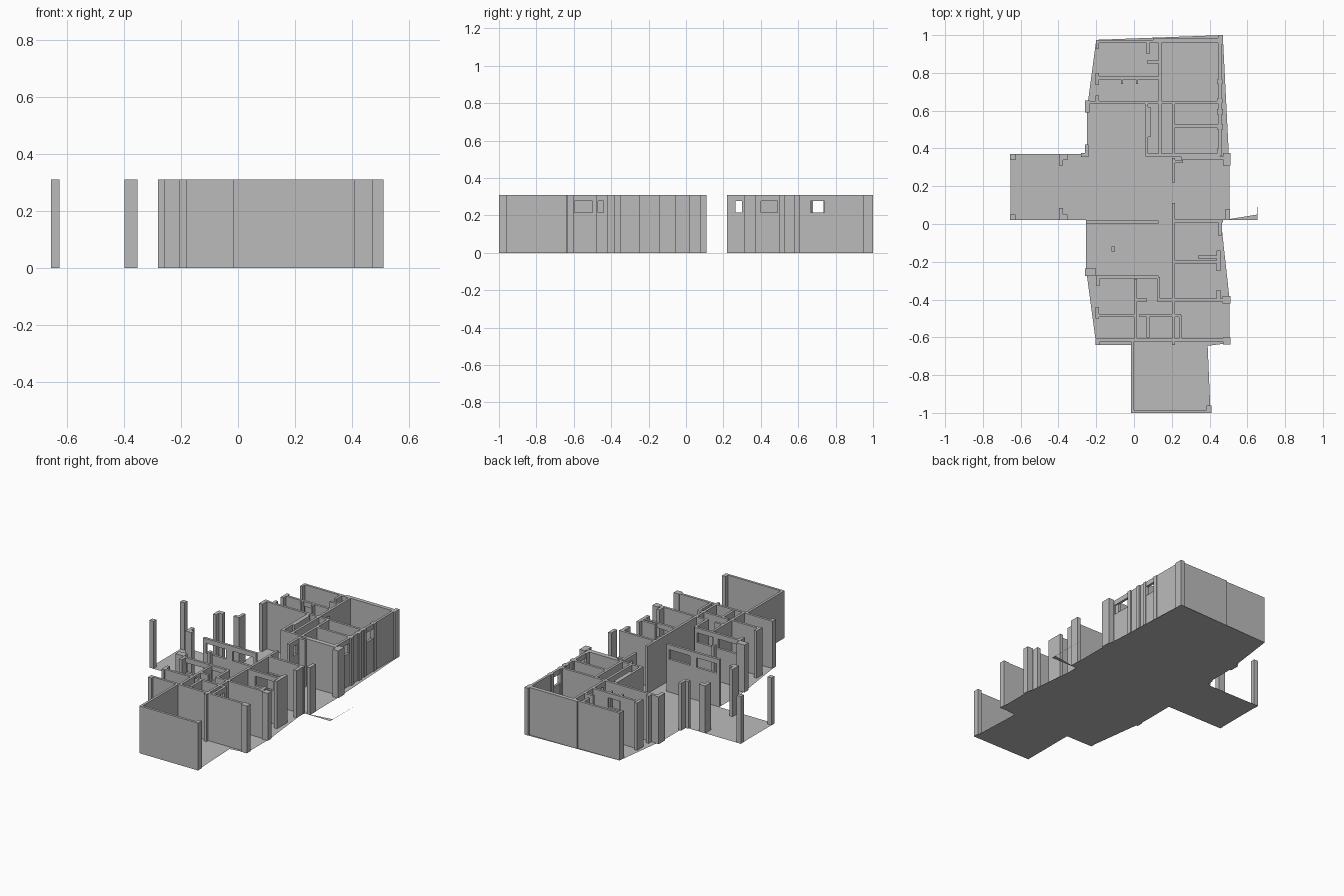
import bpy
import bmesh

default_cube = bpy.data.objects.get("Cube")
if default_cube:
    bpy.data.objects.remove(default_cube, do_unlink=True)

HEIGHT = 0.31
THICK = 0.016
SILL, LINTEL = 0.215, 0.278

grey = bpy.data.materials.new("plaster grey")
grey.use_nodes = True
grey.diffuse_color = (0.5, 0.5, 0.5, 1)
shader = next(n for n in grey.node_tree.nodes if n.type == "BSDF_PRINCIPLED")
shader.inputs["Base Color"].default_value = grey.diffuse_color
shader.inputs["Roughness"].default_value = 0.8


def finish(name, bm):
    """Turn a bmesh into a named grey object."""
    mesh = bpy.data.meshes.new(name)
    bm.to_mesh(mesh)
    bm.free()
    mesh.materials.append(grey)
    obj = bpy.data.objects.new(name, mesh)
    bpy.context.collection.objects.link(obj)
    return obj


def add_box(bm, low, high):
    """Add an axis-aligned box between two corners."""
    verts = bmesh.ops.create_cube(bm, size=1)["verts"]
    for v in verts:
        v.co = [low[i] if v.co[i] < 0 else high[i] for i in range(3)]


def pillar(name, x0, x1, y0, y1):
    bm = bmesh.new()
    add_box(bm, (x0, y0, 0), (x1, y1, HEIGHT))
    finish(name, bm)


def wall(name, axis, centre, start, end, windows):
    """Wall along an axis, split around its high window openings."""
    bm = bmesh.new()

    def piece(a, b, bottom, top):
        low, high = centre - THICK / 2, centre + THICK / 2
        if axis == "x":
            add_box(bm, (a, low, bottom), (b, high, top))
        else:
            add_box(bm, (low, a, bottom), (high, b, top))

    position = start
    for left, right in windows:
        piece(position, left, 0, HEIGHT)
        piece(left, right, 0, SILL)
        piece(left, right, LINTEL, HEIGHT)
        position = right
    piece(position, end, 0, HEIGHT)
    finish(name, bm)


def across(name, y, start, end, *windows):
    wall(name, "x", y, start, end, windows)


def along(name, x, start, end, *windows):
    wall(name, "y", x, start, end, windows)


def slab(name, outline):
    bm = bmesh.new()
    face = bm.faces.new([bm.verts.new((x, y, 0)) for x, y in outline])
    face.normal_update()
    if face.normal.z < 0:
        face.normal_flip()
    finish(name, bm)


# Floor with side wing and front room
slab("floor", [
    (-.2, .975), (.47, 1), (.505, .31), (.505, .025), (.46, .02),
    (.505, -.39), (.505, -.63), (.39, -.645), (.405, -1), (-.015, -1),
    (-.015, -.64), (-.2, -.64), (-.255, -.23), (-.255, .02),
    (-.655, .02), (-.655, .37), (-.25, .37), (-.25, .6)])
slab("floor_edge_strip", [(.5, .02), (.655, .02), (.655, .29), (.652, .05), (.5, .025)])

# Rear rooms
across("rear_outer_wall", .967, -.2, .46)
along("rear_left_outer_wall", .455, .36, .98, (.37, .49), (.66, .75))
along("rear_spine_wall", .137, .36, .96, (.67, .74))
along("rear_passage_wall", .067, .36, .64)
along("rear_passage_panel", .08, .46, .62)
along("rear_inner_wall", .208, .36, .64)
across("rear_bath_wall", .772, -.2, .135, (-.07, .02))
across("rear_cross_wall", .642, -.25, .46)
across("rear_bedroom_divider", .518, .208, .45)
across("rear_south_wall", .365, .06, .45)
across("rear_closet_wall", .857, .07, .135)
along("rear_closet_side", .074, .9, .96)
pillar("rear_corner_pillar", .445, .472, .95, 1)
pillar("rear_right_corner_pillar", -.2, -.185, .93, .975)
pillar("rear_step_wall", .1, .46, .972, .985)
pillar("bath_end_pillar", -.205, -.185, .735, .8)
pillar("cross_end_pillar", -.205, -.185, .635, .68)
pillar("rear_side_pillar", -.26, -.235, .59, .655)
for side, x in (("right", -.07), ("left", .01)):
    pillar("bath_niche_" + side, x, x + .012, .74, .77)
for name, y in (("upper", .74), ("lower", .64)):
    pillar("bedroom_window_jamb_" + name, .44, .468, y, y + .025)
for name, y in (("upper", .58), ("lower", .5)):
    pillar("study_window_jamb_" + name, .44, .472, y, y + .03)

# Pillars of the open wing
for name, y in (("rear", .34), ("front", .02)):
    pillar("wing_outer_pillar_" + name, -.657, -.627, y, y + .03)
    pillar("wing_inner_pillar_" + name, -.398, -.352, y, y + .03)
pillar("wing_inner_return_rear", -.398, -.375, .31, .345)
pillar("wing_inner_return_front", -.398, -.375, .045, .085)
pillar("wing_junction_pillar", -.28, -.24, .355, .375)
pillar("wing_junction_return", -.26, -.24, .37, .42)

# Middle hall
across("hall_rear_wall", .35, .25, .47)
across("hall_rear_stub", .33, .208, .26)
along("hall_upper_wall", .21, .22, .35, (.265, .3))
along("hall_spine_wall", .21, -.64, .11, (-.47, -.44))
across("hall_left_wall", .015, .21, .47)
across("hall_right_wall", .01, -.255, .13, (-.235, -.09), (-.04, .11))
pillar("hall_left_pillar", .47, .51, .31, .375)
pillar("hall_entry_pillar", .485, .508, .02, .08)
pillar("hall_left_return", .445, .467, -.06, .02)
pillar("hall_jamb", .44, .455, .34, .4)
pillar("hall_column", -.12, -.1, -.145, -.12)

# Front rooms
across("living_front_wall", -.28, -.2, .13, (-.18, -.04), (-.01, .11))
pillar("living_side_pillar", -.26, -.2, -.275, -.235)
pillar("living_side_return", -.2, -.18, -.325, -.27)
along("store_left_wall", .13, -.41, -.28)
along("store_right_wall", .008, -.62, -.29)
across("store_front_wall", -.403, .008, .07)
across("kitchen_rear_wall", -.2, .21, .45, (.27, .4))
across("kitchen_shelf_wall", -.175, .34, .44)
across("kitchen_front_wall", -.403, .13, .5)
pillar("kitchen_rear_jamb", .437, .458, -.25, -.14)
pillar("kitchen_front_jamb", .437, .458, -.4, -.35)
pillar("kitchen_outer_pillar", .468, .51, -.42, -.38)
across("guest_right_wall", -.484, -.2, .008)
pillar("guest_end_pillar", -.205, -.185, -.5, -.44)
across("guest_left_wall", -.484, .03, .25)
along("shower_wall", .075, -.6, -.484)
along("shower_window_wall", .245, -.61, -.484, (-.595, -.5))
across("front_cross_wall", -.613, -.2, .5)
pillar("front_right_pillar", -.205, -.18, -.64, -.605)
pillar("front_left_pillar", .47, .51, -.637, -.6)

# Projecting front room
along("front_room_side", -.007, -1, -.61)
across("front_room_wall", -.992, -.015, .41)
pillar("front_room_corner", .385, .41, -1, -.96)
